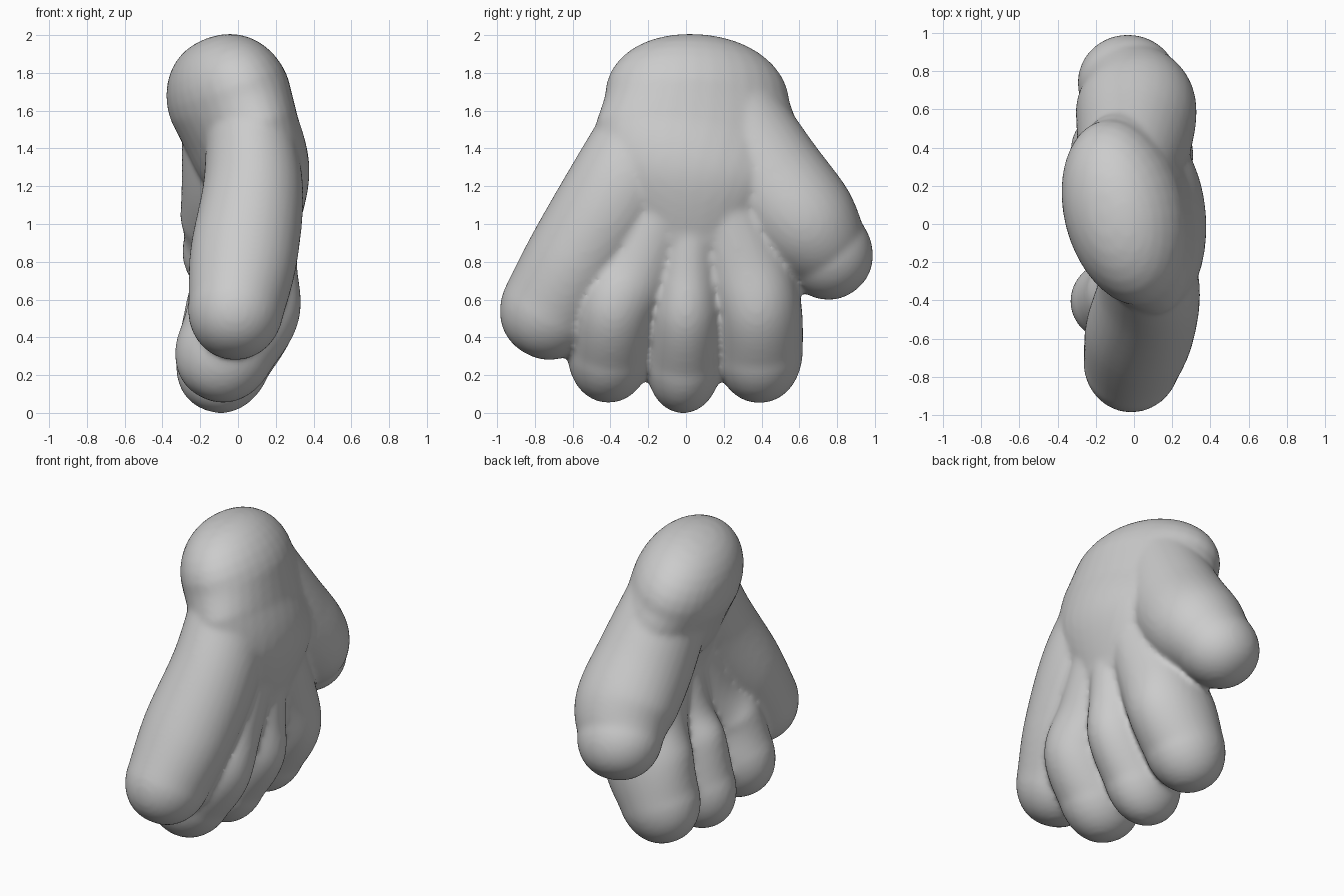
import bpy, bmesh, math
from mathutils import Vector

if "Cube" in bpy.data.objects:
    bpy.data.objects.remove(bpy.data.objects["Cube"])

SIDES, STEPS, CAP = 32, 8, 8


def spline(pts):
    """Smooth curve through stations of (x, y, z, half_width, half_depth, twist)."""
    pts = [list(q) + [0] * (6 - len(q)) for q in pts]
    p = [pts[0]] + pts + [pts[-1]]
    out = []
    for i in range(1, len(p) - 2):
        for s in range(STEPS):
            t = s / STEPS
            out.append([0.5 * (2 * b + (c - a) * t + (2 * a - 5 * b + 4 * c - d) * t * t
                               + (3 * b - a - 3 * c + d) * t ** 3)
                        for a, b, c, d in zip(*p[i - 1:i + 3])])
    return out + [pts[-1]]


def limb(bm, pts, start_cap, end_cap):
    """Round-ended tube with elliptical sections."""
    st = spline(pts)
    pos = [Vector(s[:3]) for s in st]
    n = len(st)
    rows = []
    for i in range(n):
        tan = (pos[min(i + 1, n - 1)] - pos[max(i - 1, 0)]).normalized()
        rows.append((pos[i], tan, *st[i][3:]))

    def cap(row, length, sign):
        c, t, w, d, tw = row
        out = []
        for k in range(1, CAP + 1):
            a = math.pi / 2 * k / CAP * 0.99
            s = math.cos(a) ** 0.9
            out.append((c + t * sign * length * math.sin(a), t, w * s, d * s, tw))
        return out

    rows = cap(rows[0], start_cap, -1)[::-1] + rows + cap(rows[-1], end_cap, 1)
    rings = []
    for c, t, w, d, tw in rows:
        side = t.cross(Vector((1, 0, 0))).normalized()
        up = side.cross(t).normalized()
        wide = side * math.cos(tw) + up * math.sin(tw)
        deep = up * math.cos(tw) - side * math.sin(tw)
        rings.append([bm.verts.new(c + wide * w * math.cos(a) + deep * d * math.sin(a))
                      for a in (2 * math.pi * k / SIDES for k in range(SIDES))])
    faces = [bm.faces.new(rings[0][::-1]), bm.faces.new(rings[-1])]
    for r, q in zip(rings, rings[1:]):
        for k in range(SIDES):
            j = (k + 1) % SIDES
            faces.append(bm.faces.new((r[k], r[j], q[j], q[k])))
    bmesh.ops.recalc_face_normals(bm, faces=faces)


bm = bmesh.new()
# palm and wrist hump, twisted so its rear side leans towards -x
limb(bm, [(-0.045, 0.06, 1.66, 0.50, 0.315, 0.27), (0.03, 0.06, 1.46, 0.55, 0.29, 0.2),
          (0.11, 0.03, 1.25, 0.50, 0.27, 0.08), (0.11, 0.00, 0.95, 0.34, 0.20)], 0.345, 0.15)
# outer finger
limb(bm, [(0.05, -0.13, 1.58, 0.27, 0.22), (0.08, -0.335, 1.20, 0.29, 0.265),
          (0.03, -0.56, 0.83, 0.28, 0.285), (-0.01, -0.715, 0.56, 0.265, 0.255)], 0.25, 0.28)
# three middle fingers
limb(bm, [(0.11, -0.08, 1.20, 0.20, 0.21), (0.08, -0.25, 0.80, 0.23, 0.235),
          (0.04, -0.37, 0.57, 0.235, 0.295), (-0.06, -0.40, 0.35, 0.23, 0.265)], 0.15, 0.30)
limb(bm, [(0.11, 0.03, 1.20, 0.18, 0.20), (0.08, 0.01, 0.80, 0.18, 0.235),
          (0.03, 0.00, 0.55, 0.205, 0.295), (-0.07, -0.01, 0.29, 0.205, 0.25)], 0.15, 0.295)
limb(bm, [(0.10, 0.15, 1.20, 0.20, 0.21), (0.07, 0.29, 0.82, 0.24, 0.235),
          (0.02, 0.37, 0.57, 0.24, 0.29), (-0.07, 0.385, 0.34, 0.235, 0.255)], 0.15, 0.29)
# thumb, running up into the hump
limb(bm, [(-0.04, 0.23, 1.58, 0.28, 0.26), (0.0, 0.43, 1.24, 0.31, 0.30),
          (0.01, 0.62, 1.01, 0.295, 0.315), (-0.03, 0.735, 0.86, 0.245, 0.265)], 0.25, 0.265)

mesh = bpy.data.meshes.new("hand")
bm.to_mesh(mesh)
bm.free()
hand = bpy.data.objects.new("hand", mesh)
bpy.context.collection.objects.link(hand)

# fuse the parts into one soft skin
fuse = hand.modifiers.new("fuse", 'REMESH')
fuse.mode = 'VOXEL'
fuse.voxel_size = 0.016
fuse.use_smooth_shade = True
soften = hand.modifiers.new("soften", 'SMOOTH')
soften.factor = 0.5
soften.iterations = 14
